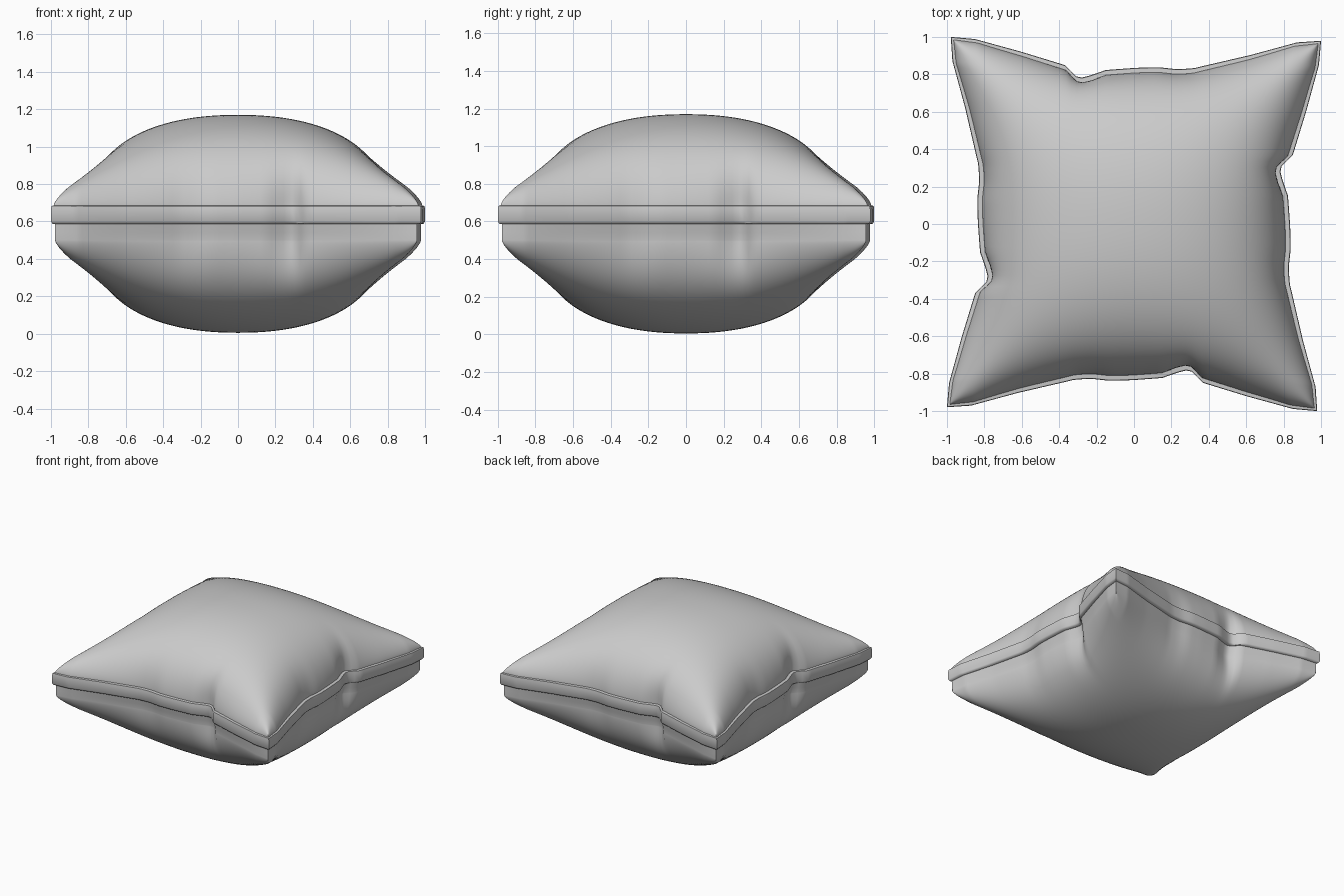
import bpy, bmesh, math
from mathutils import Matrix

if "Cube" in bpy.data.objects:
    bpy.data.objects.remove(bpy.data.objects["Cube"])

N = 96
HALF = 0.99
ROT = Matrix.Rotation(math.radians(-0.6), 3, 'Z')

# inward pinch of one side, read along the edge (repeated by 4-fold rotation)
PINCH = [(-1, 0), (-.87, .01), (-.62, .075), (-.38, .145), (-.31, .215), (-.25, .20),
         (-.16, .168), (.0, .155), (.12, .15), (.22, .16), (.31, .155), (.37, .14),
         (.62, .08), (.87, .01), (1, 0)]


def pinch(t, w, tuck):
    """Inward depth at t; broad curve reaches far in, folds fade quickly."""
    broad = .165 * (1 - abs(t) ** 2.2)
    for (a, p), (b, q) in zip(PINCH, PINCH[1:]):
        if t <= b:
            d = p + (q - p) * (t - a) / (b - a)
            break
    w = max(0, w)
    return broad * w ** 3.5 + (d - broad + tuck * (1 - t ** 4)) * w ** 8


def place(u, v, inset=0.0, tuck=0.0):
    """Square coordinates (-1..1) to the pinched pillow outline."""
    x, y = u * (HALF - inset), v * (HALF - inset)
    y += pinch(-u, -v, tuck) - pinch(u, v, tuck)
    x += pinch(v, -u, tuck) - pinch(-v, u, tuck)
    return x, y


def puff(u, v):
    a, b = 1 - abs(u) ** 2.2, 1 - abs(v) ** 2.2
    if min(a, b) < 1e-6:
        return 0
    return (1 / a + 1 / b - 1) ** -.68


def finish(name, bm):
    bmesh.ops.rotate(bm, verts=bm.verts, matrix=ROT)
    me = bpy.data.meshes.new(name)
    bm.to_mesh(me)
    bm.free()
    ob = bpy.data.objects.new(name, me)
    bpy.context.collection.objects.link(ob)
    bpy.ops.object.select_all(action='DESELECT')
    ob.select_set(True)
    bpy.context.view_layer.objects.active = ob
    bpy.ops.object.shade_smooth_by_angle(angle=math.radians(60))


S = [math.sin(math.pi / 2 * (2 * i / N - 1)) for i in range(N + 1)]
PATH = ([(u, -1) for u in S[:-1]] + [(1, v) for v in S[:-1]] +
        [(u, 1) for u in S[:0:-1]] + [(-1, v) for v in S[:0:-1]])


def half(name, z0, height, inset, tuck, profile):
    """A puffed half and its hem; profile = (inset, tuck, z) outward from the skin."""
    bm = bmesh.new()
    g = [[bm.verts.new((*place(u, v, inset, tuck), z0 + height * puff(u, v)))
          for v in S] for u in S]
    for i in range(N):
        for j in range(N):
            bm.faces.new((g[i][j], g[i + 1][j], g[i + 1][j + 1], g[i][j + 1]))
    # hem strip swept around the outline
    loops = [[bm.verts.new((*place(u, v, d, t), z)) for u, v in PATH]
             for d, t, z in [(inset, tuck, z0)] + profile]
    for top, low in zip(loops, loops[1:]):
        for i in range(len(PATH)):
            j = (i + 1) % len(PATH)
            bm.faces.new((top[i], low[i], low[j], top[j]))
    bmesh.ops.remove_doubles(bm, verts=bm.verts, dist=1e-5)
    bmesh.ops.recalc_face_normals(bm, faces=bm.faces)
    if sum(f.normal.z for f in bm.faces) * height < 0:
        bmesh.ops.reverse_faces(bm, faces=bm.faces)
    finish(name, bm)


# upper half with its rounded piping overlapping the lower half
half("pillow_top", 0.685, 0.485, 0.015, 0.012,
     [(0.003, 0, 0.683), (0, 0, 0.665), (0, 0, 0.60), (0.008, 0, 0.588), (0.022, .005, 0.586)])
# lower half with a hem tucked in under the piping
half("pillow_bottom", 0.50, -0.495, 0.022, 0.022,
     [(0.022, 0.015, 0.54), (0.022, 0.005, 0.586)])
